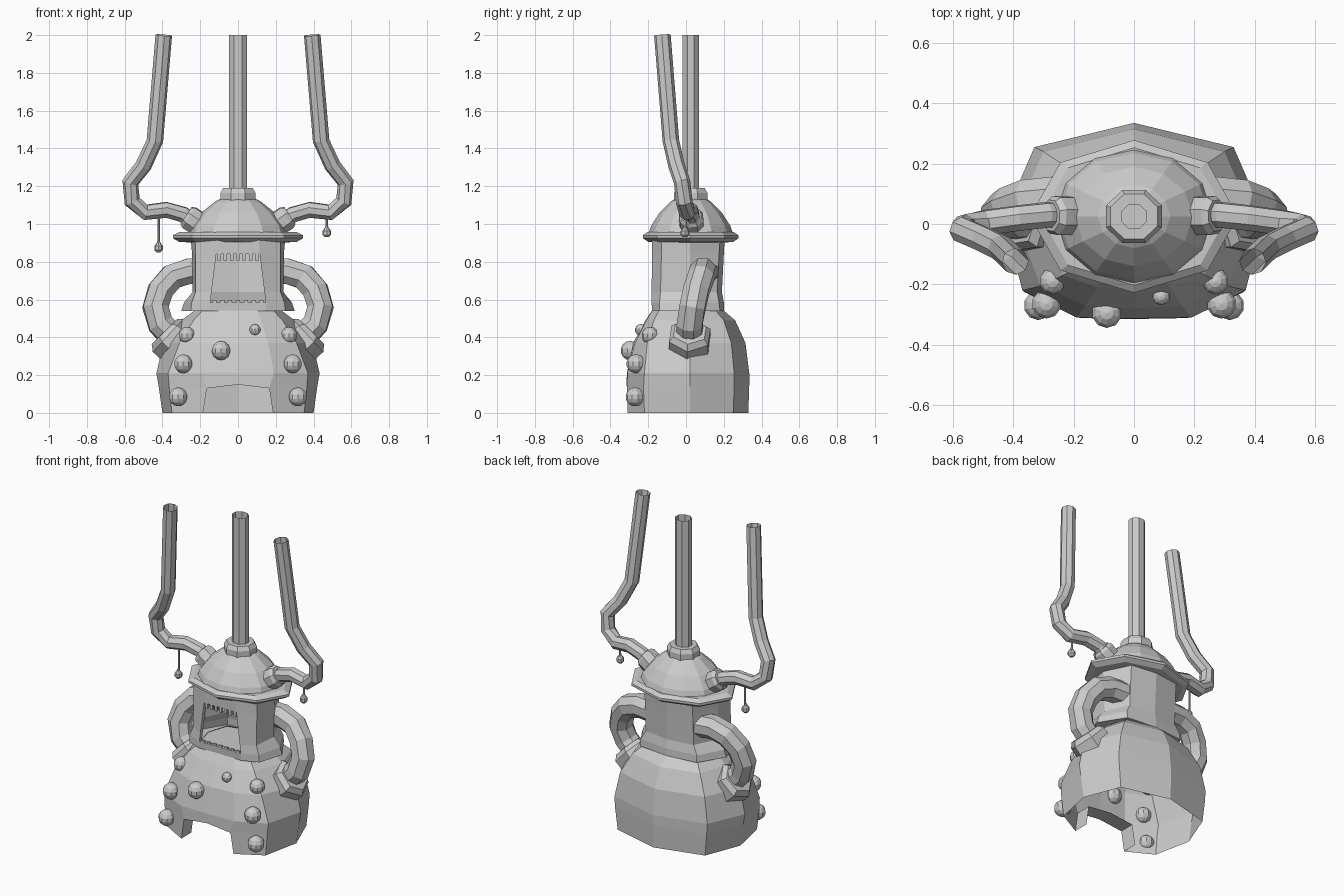
import bpy, bmesh
from math import sin, cos, pi
from mathutils import Vector

if "Cube" in bpy.data.objects:
    bpy.data.objects.remove(bpy.data.objects["Cube"])


def finish(bm, name):
    bmesh.ops.recalc_face_normals(bm, faces=bm.faces)
    me = bpy.data.meshes.new(name)
    bm.to_mesh(me)
    bm.free()
    ob = bpy.data.objects.new(name, me)
    bpy.context.collection.objects.link(ob)
    return ob


def loft(name, rings, cap0=False, cap1=False, skip=None, reveal=0):
    """Bridge closed rings; skip(band centre) leaves an opening with an inward reveal."""
    bm = bmesh.new()
    vs = [[bm.verts.new(p) for p in r] for r in rings]
    n = len(vs[0])
    hole = []
    for a, b in zip(vs, vs[1:]):
        for i in range(n):
            j = (i + 1) % n
            f = bm.faces.new((a[i], a[j], b[j], b[i]))
            if skip and skip(f.calc_center_median()):
                hole.append(f)
    if cap0:
        bm.faces.new(vs[0])
    if cap1:
        bm.faces.new(vs[-1])
    if hole:
        rim = [e for f in hole for e in f.edges
               if any(g not in hole for g in e.link_faces)]
        bmesh.ops.delete(bm, geom=hole, context='FACES')
        if reveal:
            g = bmesh.ops.extrude_edge_only(bm, edges=rim)['geom']
            bmesh.ops.translate(bm, vec=(0, reveal, 0),
                                verts=[v for v in g if isinstance(v, bmesh.types.BMVert)])
    return finish(bm, name)


def oval(z, rx, ry, n=8, c=(0, .025), rot=0):
    return [(c[0] + rx * cos(2 * pi * i / n + rot), c[1] + ry * sin(2 * pi * i / n + rot), z)
            for i in range(n)]


def mirrored(half, z, middle_front=True):
    """Half plan from back centre to front -> full ring at height z."""
    other = half[1:-1] if middle_front else half[1:]
    pts = half + [(-x, y) for x, y in reversed(other)]
    return [(x, y, z) for x, y in pts]


def sweep(name, path, radii, n=8, caps=False):
    path = [Vector(p) for p in path]
    rings, u = [], None
    for i, p in enumerate(path):
        t = (path[min(i + 1, len(path) - 1)] - path[max(i - 1, 0)]).normalized()
        u = t.orthogonal() if u is None else u - t * u.dot(t)
        u.normalize()
        w = t.cross(u)
        r = radii[i] if isinstance(radii, list) else radii
        rings.append([p + r * (u * cos(2 * pi * (k + .5) / n) + w * sin(2 * pi * (k + .5) / n))
                      for k in range(n)])
    return loft(name, rings, caps, caps)


def ball(name, loc, r):
    bm = bmesh.new()
    bmesh.ops.create_uvsphere(bm, u_segments=10, v_segments=7, radius=r)
    bmesh.ops.translate(bm, verts=bm.verts, vec=loc)
    return finish(bm, name)


def box(name, loc, size):
    bm = bmesh.new()
    bmesh.ops.create_cube(bm, size=1)
    bmesh.ops.scale(bm, verts=bm.verts, vec=size)
    bmesh.ops.translate(bm, verts=bm.verts, vec=loc)
    return finish(bm, name)


# lower body: open shell with an arched doorway at the front
body_rows = [
    (0, [(0, .33), (.31, .25), (.40, .02), (.35, -.22), (.185, -.31), (0, -.315)]),
    (.14, [(0, .335), (.325, .255), (.42, .02), (.365, -.225), (.165, -.312), (0, -.315)]),
    (.21, [(0, .335), (.33, .255), (.432, .02), (.37, -.22), (.19, -.31), (0, -.313)]),
    (.37, [(0, .315), (.30, .24), (.395, .02), (.31, -.205), (.16, -.27), (0, -.28)]),
    (.49, [(0, .26), (.24, .2), (.30, .02), (.235, -.17), (.12, -.21), (0, -.215)]),
    (.55, [(0, .19), (.18, .15), (.22, .02), (.18, -.14), (.1, -.175), (0, -.175)]),
]
body = [mirrored(h, z) for z, h in body_rows]
body[1] = [(x, y, .15 if abs(x) < .01 else .13 if y < -.3 else z) for x, y, z in body[1]]
loft("lower_body", body, skip=lambda c: c.z < .12 and c.y < -.3 and abs(c.x) < .15, reveal=.1)

# neck: hollow, with a flared foot and a window at the front
neck_rows = [
    (.54, [(0, .2), (.2, .18), (.30, .02), (.25, -.14), (.15, -.18)]),
    (.585, [(0, .2), (.2, .175), (.285, .02), (.245, -.14), (.147, -.182)]),
    (.64, [(0, .19), (.17, .165), (.24, .02), (.225, -.135), (.14, -.182)]),
    (.84, [(0, .2), (.17, .175), (.243, .02), (.225, -.13), (.115, -.18)]),
    (.92, [(0, .205), (.17, .18), (.25, .02), (.225, -.13), (.11, -.18)]),
]
loft("neck", [mirrored(h, z, False) for z, h in neck_rows], cap0=True,
     skip=lambda c: .585 < c.z < .84 and c.y < -.17 and abs(c.x) < .05, reveal=.025)

# little teeth along the window edges
for i in range(7):
    k = (i - 3) / 3
    box("upper_tooth", (k * .1, -.172, .825), (.018, .012, .035))
    box("lower_tooth", (k * .125, -.175, .587), (.022, .012, .02))

# brim, dome and top collar
loft("brim", [oval(z, x, y) for z, x, y in
              [(.9, .2, .15), (.905, .31, .225), (.925, .345, .253), (.94, .345, .253),
               (.958, .31, .228), (.958, .24, .17)]])
loft("dome", [oval(z, x, y, 12) for z, x, y in
              [(.945, .265, .225), (.99, .25, .21), (1.06, .195, .165),
               (1.12, .12, .105), (1.145, .07, .065)]], cap1=True)
loft("top_collar", [oval(z, r, r * .95, rot=pi / 8) for z, r in
                    [(1.12, .1), (1.165, .1), (1.19, .085), (1.19, .045)]])
loft("centre_pipe", [oval(z, .052, .047, rot=pi / 8) for z in (1.15, 2)])

for s, side in ((-1, "left"), (1, "right")):
    def m(*pts):
        return [(s * x, y, z) for x, y, z in pts]
    # bent side pipe and its flange
    sweep(side + "_pipe", m((.2, .03, .98), (.29, .03, 1.05), (.38, .02, 1.075), (.49, .005, 1.062),
                            (.56, -.01, 1.12), (.57, -.02, 1.22), (.5, -.05, 1.31),
                            (.44, -.08, 1.44), (.393, -.125, 2)), .044)
    sweep(side + "_pipe_flange", m((.21, .028, 1.0), (.26, .028, 1.035), (.275, .028, 1.045)),
          [.068, .068, .055], caps=True)
    # handle arm and its socket
    sweep(side + "_handle", m((.15, .1, .745), (.26, .09, .75), (.35, .08, .72), (.41, .055, .65),
                              (.437, .035, .56), (.41, .02, .47), (.33, .02, .39)), .073, 8)
    sweep(side + "_handle_socket", m((.315, .02, .36), (.37, .02, .41), (.39, .02, .43)),
          [.12, .12, .095], 6, caps=True)
    # rivets
    for x, y, z, r in [(.27, -.19, .41, .045), (.29, -.265, .26, .05), (.317, -.27, .085, .05)]:
        ball(side + "_rivet", (s * x, y, z), r)

ball("front_rivet_large", (-.09, -.295, .33), .051)
ball("front_rivet_small", (.09, -.24, .44), .03)

# drops hanging from the side pipes
for x, z in ((-.42, .875), (.47, .955)):
    sweep("drop_rod", [(x, 0, 1.05), (x, 0, z)], .006, 6)
    loft("drop_bead", [oval(z + d, r, r, 8, (x, -.005)) for d, r in
                       [(-.025, .01), (-.012, .023), (.008, .023), (.025, .01), (.035, .006)]],
         True, True)
